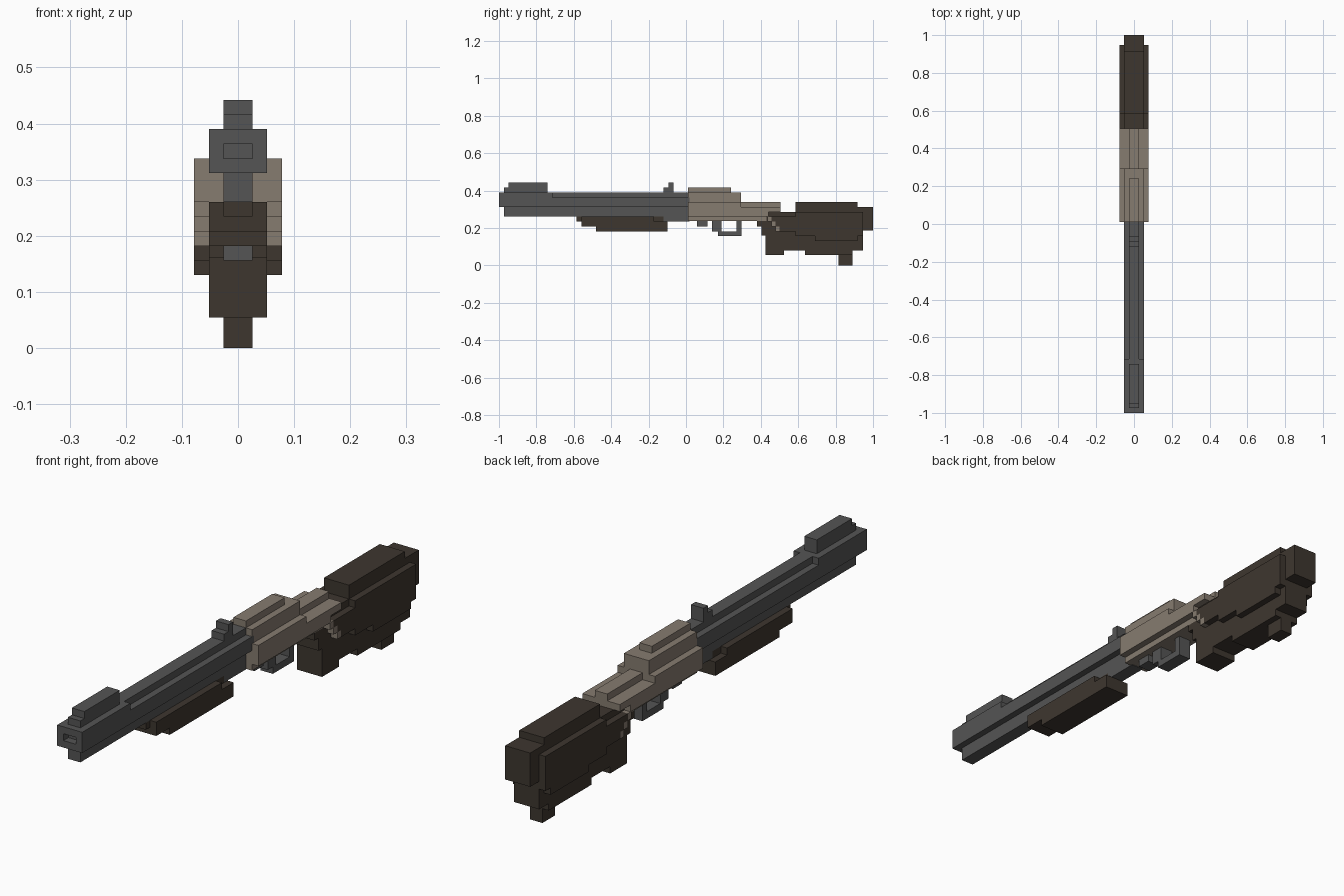
import bpy, bmesh

def material(name, rgb):
    m = bpy.data.materials.new(name)
    m.diffuse_color = (*rgb, 1)
    return m

STEEL = material("dark_grey_steel", (0.09, 0.09, 0.09))
TAUPE = material("taupe_metal", (0.24, 0.20, 0.16))
WOOD = material("dark_brown_wood", (0.048, 0.037, 0.028))
# Half widths of the blocky layers
A, B, C = 0.026, 0.052, 0.078

def part(name, mat, layers):
    """Each layer is (x0, x1, side outline in y,z) pushed out along x."""
    bm = bmesh.new()
    for x0, x1, pts in layers:
        left = [bm.verts.new((x0, y, z)) for y, z in pts]
        right = [bm.verts.new((x1, y, z)) for y, z in pts]
        bm.faces.new(left)
        bm.faces.new(right[::-1])
        n = len(pts)
        for i in range(n):
            j = (i + 1) % n
            bm.faces.new((left[j], left[i], right[i], right[j]))
    bmesh.ops.recalc_face_normals(bm, faces=bm.faces)
    me = bpy.data.meshes.new(name)
    bm.to_mesh(me)
    bm.free()
    me.materials.append(mat)
    ob = bpy.data.objects.new(name, me)
    bpy.context.collection.objects.link(ob)
    return ob

def rect(y0, y1, z0, z1):
    return [(y0, z0), (y1, z0), (y1, z1), (y0, z1)]

def mid(w, pts):
    return (-w, w, pts)

def sides(w0, w1, pts):
    return [(-w1, -w0, pts), (w0, w1, pts)]

# Barrel: wide upper tube with raised rib, narrow lower tube, hollow muzzle
part("barrel", STEEL, [
    mid(B, [(-0.97, 0.312), (0.02, 0.312), (0.02, 0.364), (-0.714, 0.364),
            (-0.714, 0.39), (-0.97, 0.39)]),
    mid(A, rect(-0.714, 0.02, 0.364, 0.39)),
    mid(A, rect(-0.974, 0.02, 0.26, 0.312)),
    mid(A, rect(-0.12, 0.02, 0.234, 0.26)),
])
part("muzzle", STEEL, [
    mid(B, rect(-1.0, -0.97, 0.312, 0.338)),
    mid(B, rect(-1.0, -0.97, 0.364, 0.39)),
] + sides(A, B, rect(-1.0, -0.97, 0.338, 0.364)))

# Sights
part("front_sight", STEEL, [mid(A, [(-0.974, 0.39), (-0.74, 0.39), (-0.74, 0.442),
                                    (-0.95, 0.442), (-0.95, 0.416), (-0.974, 0.416)])])
part("rear_sight", STEEL, [mid(A, [(-0.12, 0.39), (-0.067, 0.39), (-0.067, 0.442),
                                   (-0.094, 0.442), (-0.094, 0.416), (-0.12, 0.416)])])

# Wooden fore grip under the barrel
part("fore_grip", WOOD, [
    mid(A, [(-0.585, 0.26), (-0.585, 0.234), (-0.56, 0.234), (-0.56, 0.208),
            (-0.48, 0.208), (-0.48, 0.182), (-0.1, 0.182), (-0.1, 0.234),
            (-0.12, 0.234), (-0.12, 0.26)]),
    mid(B, [(-0.56, 0.26), (-0.56, 0.208), (-0.48, 0.208), (-0.48, 0.182),
            (-0.1, 0.182), (-0.1, 0.234), (-0.17, 0.234), (-0.17, 0.26)]),
])

# Receiver: stepped taupe block
part("receiver", TAUPE, [
    mid(C, [(0.01, 0.26), (0.44, 0.26), (0.44, 0.286), (0.505, 0.286),
            (0.505, 0.312), (0.295, 0.312), (0.295, 0.338), (0.01, 0.338)]),
    mid(B, rect(0.01, 0.295, 0.338, 0.39)),
    mid(A, rect(0.01, 0.24, 0.39, 0.416)),
    mid(A, rect(0.295, 0.505, 0.312, 0.338)),
    mid(B, rect(0.01, 0.43, 0.236, 0.26)),
])

# Small taupe stair where the receiver meets the stock
part("wrist_steps", TAUPE, [s for i in range(3) for s in sides(
    B, C, rect(0.435 + 0.022 * i, 0.457 + 0.022 * i, 0.234 - 0.026 * i, 0.26 - 0.026 * i))])

# Trigger guard loop and release tab
part("trigger_guard", STEEL, [
    mid(A, rect(0.17, 0.296, 0.156, 0.182)),
    mid(A, rect(0.17, 0.19, 0.182, 0.24)),
    mid(A, rect(0.14, 0.17, 0.182, 0.24)),
    mid(A, rect(0.27, 0.296, 0.182, 0.24)),
])
part("release_tab", STEEL, [mid(A, rect(0.06, 0.115, 0.208, 0.24))])

# Stock body with grip and butt
part("stock_body", WOOD, [mid(B, [
    (0.43, 0.286), (0.585, 0.286), (0.585, 0.338), (0.917, 0.338), (0.917, 0.312),
    (1.0, 0.312), (1.0, 0.185), (0.947, 0.185), (0.947, 0.08), (0.89, 0.08),
    (0.89, 0.054), (0.635, 0.054), (0.635, 0.08), (0.525, 0.08), (0.525, 0.054),
    (0.425, 0.054), (0.425, 0.16), (0.405, 0.16), (0.405, 0.208), (0.38, 0.208),
    (0.38, 0.236), (0.43, 0.236)])])
# Thick cheeks on both sides of the stock
part("stock_cheeks", WOOD, sides(B, C, [
    (0.457, 0.26), (0.585, 0.26), (0.585, 0.286), (0.947, 0.286), (0.947, 0.156),
    (0.917, 0.156), (0.917, 0.13), (0.69, 0.13), (0.69, 0.156), (0.585, 0.156),
    (0.585, 0.182), (0.501, 0.182), (0.501, 0.208), (0.479, 0.208), (0.479, 0.234),
    (0.457, 0.234)]))
part("butt_toe", WOOD, [mid(A, rect(0.815, 0.89, 0.0, 0.06))])
